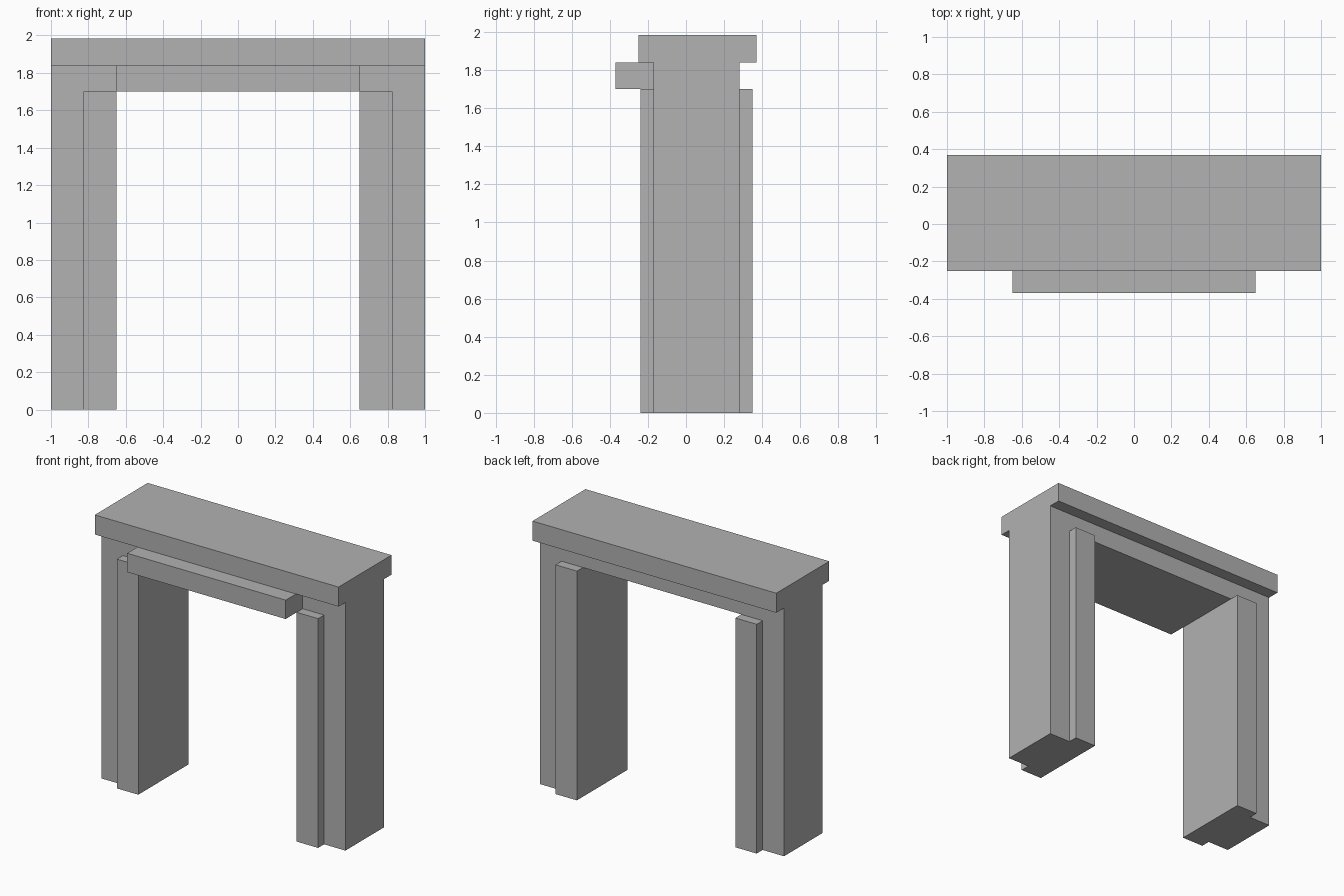
import bpy
import bmesh

cube = bpy.data.objects.get("Cube")
if cube:
    bpy.data.objects.remove(cube, do_unlink=True)

# Single stone colour
stone = bpy.data.materials.new("stone_grey")
stone.use_nodes = True
grey = (0.445, 0.445, 0.445, 1.0)
stone.diffuse_color = grey
stone.node_tree.nodes["Principled BSDF"].inputs["Base Color"].default_value = grey

HALF_W, OPENING = 1.0, 0.65
FRONT, BACK = -0.17, 0.28
SPRING, BEAM_TOP, TOP = 1.70, 1.84, 1.985


def finish(name, bm):
    bmesh.ops.recalc_face_normals(bm, faces=bm.faces)
    mesh = bpy.data.meshes.new(name)
    bm.to_mesh(mesh)
    bm.free()
    mesh.materials.append(stone)
    obj = bpy.data.objects.new(name, mesh)
    bpy.context.collection.objects.link(obj)
    return obj


def prism(name, outline, y0, y1):
    """Extrude an x-z outline from y0 to y1."""
    bm = bmesh.new()
    face = bm.faces.new([bm.verts.new((x, y0, z)) for x, z in outline])
    new = bmesh.ops.extrude_face_region(bm, geom=[face])["geom"]
    verts = [v for v in new if isinstance(v, bmesh.types.BMVert)]
    bmesh.ops.translate(bm, verts=verts, vec=(0, y1 - y0, 0))
    return finish(name, bm)


def box(name, x0, x1, y0, y1, z0, z1):
    return prism(name, [(x0, z0), (x1, z0), (x1, z1), (x0, z1)], y0, y1)


# Portal: both legs and the lintel as one solid
half = [(HALF_W, BEAM_TOP), (HALF_W, 0), (OPENING, 0), (OPENING, SPRING)]
prism("portal_frame", half + [(-x, z) for x, z in reversed(half)], FRONT, BACK)

# Capping slab, set slightly towards the back
box("top_slab", -HALF_W, HALF_W, -0.25, 0.37, BEAM_TOP, TOP)

# Projecting bar over the opening, front only
box("front_lintel_bar", -OPENING, OPENING, -0.37, FRONT, SPRING, BEAM_TOP)

# Thin pilasters beside the opening on both faces
for side, s in (("left", 1), ("right", -1)):
    x0, x1 = sorted((s * OPENING, s * 0.825))
    box(f"front_{side}_pilaster", x0, x1, -0.24, FRONT, 0, SPRING)
    box(f"back_{side}_pilaster", x0, x1, BACK, 0.35, 0, SPRING)
